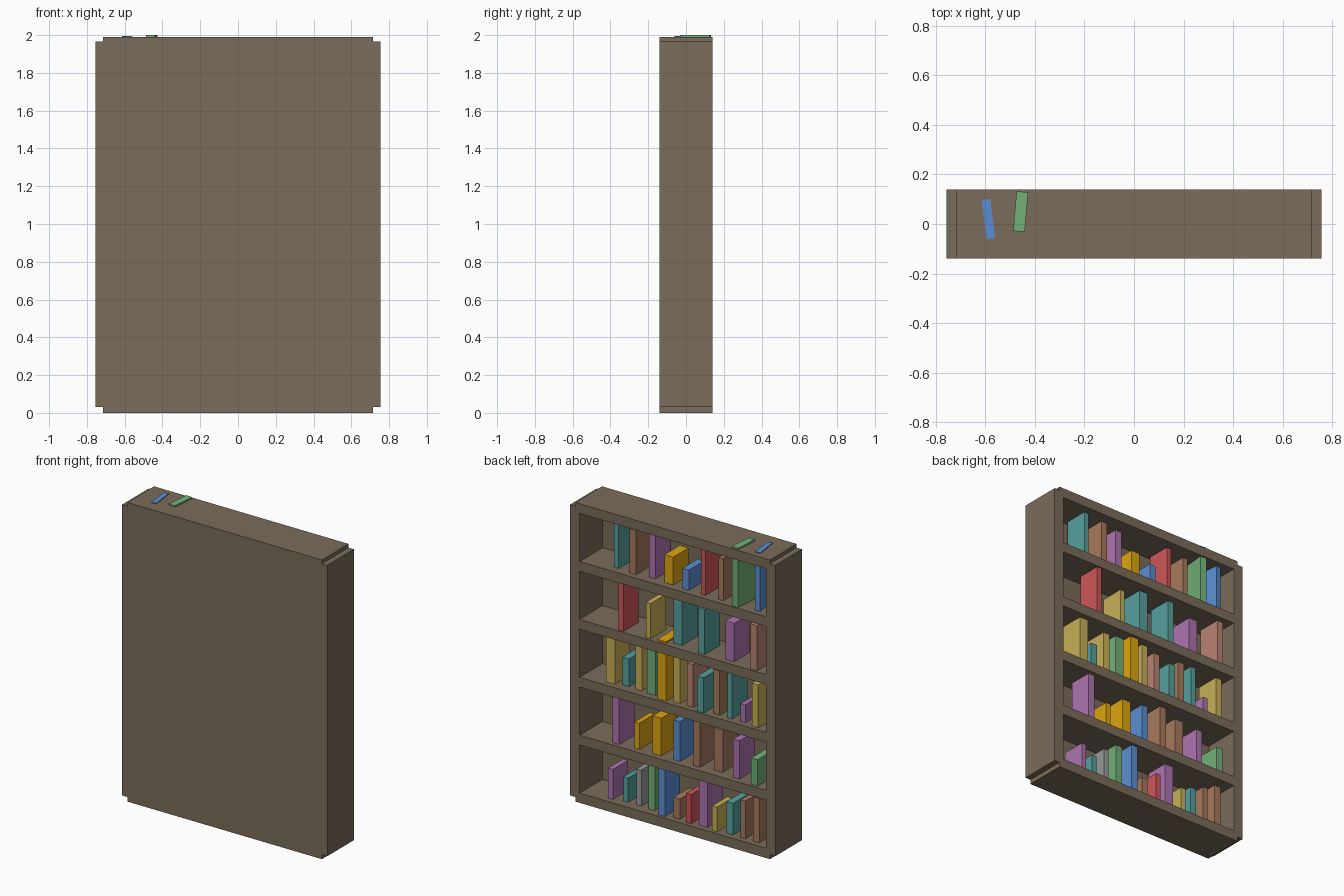
import bpy
from math import radians

if "Cube" in bpy.data.objects:
    bpy.data.objects.remove(bpy.data.objects["Cube"])


def material(name, hex_code):
    def lin(i):
        c = int(hex_code[i:i + 2], 16) / 255
        return c / 12.92 if c < 0.04 else ((c + 0.055) / 1.055) ** 2.4
    m = bpy.data.materials.new(name)
    m.diffuse_color = (lin(0), lin(2), lin(4), 1)
    m.use_nodes = True
    m.node_tree.nodes["Principled BSDF"].inputs["Base Color"].default_value = m.diffuse_color
    return m


def box(name, center, size, mat, tilt=0):
    bpy.ops.mesh.primitive_cube_add(size=1, location=center)
    o = bpy.context.object
    o.name = name
    o.scale = size
    o.rotation_euler.z = radians(tilt)
    o.data.materials.append(mat)
    return o


wood = material("wood", "7A6C5A")
covers = {name: material(name, code) for name, code in {
    "teal": "56A09E", "brown": "A67A5C", "purple": "AE74B0", "gold": "DDA50F",
    "blue": "5A8FD2", "red": "CE5757", "green": "72B077", "yellow": "C8B057",
    "rose": "B98472", "grey": "999999"}.items()}

# Case: boards stop halfway into the thick side panels
THICK, PITCH, DEPTH = 0.065, 0.385, 0.28
for side, s in (("left", -1), ("right", 1)):
    box(side + "_side", (s * 0.72, 0, 0.9975), (0.07, DEPTH, 1.935), wood)
box("back_panel", (0, -0.12, 0.9975), (1.4, 0.04, 1.935), wood)
for i in range(6):
    box(f"shelf_board_{i}", (0, 0, i * PITCH + THICK / 2), (1.43, DEPTH, THICK), wood)

# Books: evenly spaced along each shelf in three thicknesses
width = {"thin": 0.035, "mid": 0.047, "thick": 0.064}
SPINE_Y, BOOK_DEPTH, ROW_LENGTH, ROW_END = 0.10, 0.16, 1.17, -0.587


def shelf_row(level, *books):
    # each book: cover, thickness, height, and its spine position if it differs
    pitch = ROW_LENGTH / len(books)
    for k, (cover, kind, h, *spine) in enumerate(reversed(books)):
        y = spine[0] if spine else SPINE_Y
        z = level * PITCH + THICK
        # the two tall books that rise through the top board stand slightly turned
        tilt = 0
        if level == 4 and k < 2:
            tilt = (7, -5)[k]
        box(f"book_{level}_{k}", (ROW_END + k * pitch, y - BOOK_DEPTH / 2, z + h / 2),
            (width[kind], BOOK_DEPTH, h), covers[cover], tilt)


shelf_row(0, ("purple", "thin", .20), ("teal", "thin", .16, .08), ("grey", "thin", .24, .08),
          ("green", "mid", .30, .085), ("blue", "mid", .32, .12), ("brown", "mid", .135),
          ("red", "thin", .195, .115), ("purple", "thick", .30), ("yellow", "thin", .165, .12),
          ("teal", "mid", .21), ("brown", "thin", .25), ("brown", "mid", .295))
shelf_row(1, ("purple", "mid", .32, .113), ("gold", "thin", .175), ("gold", "thick", .25),
          ("blue", "mid", .265), ("brown", "mid", .31), ("brown", "thick", .28, .08),
          ("purple", "mid", .255), ("green", "mid", .175, .12))
shelf_row(2, ("yellow", "thick", .32), ("teal", "mid", .185, .08), ("yellow", "mid", .295, .083),
          ("green", "thick", .30, .09), ("gold", "thick", .395, .12), ("yellow", "mid", .31),
          ("rose", "mid", .285), ("teal", "mid", .235, .13), ("brown", "mid", .295),
          ("teal", "thin", .30), ("purple", "thin", .12), ("yellow", "mid", .285, .113))
shelf_row(3, ("red", "thin", .32, .13), ("yellow", "thin", .235, .12), ("teal", "thick", .31, .09),
          ("teal", "mid", .30, .118), ("purple", "thick", .255), ("rose", "mid", .30, .127))
shelf_row(4, ("teal", "thin", .32, .085), ("brown", "mid", .295), ("purple", "mid", .29, .08),
          ("gold", "thick", .185, .09), ("blue", "mid", .135), ("red", "thin", .305),
          ("brown", "thin", .28), ("green", "mid", .395, .13), ("blue", "thin", .39))
